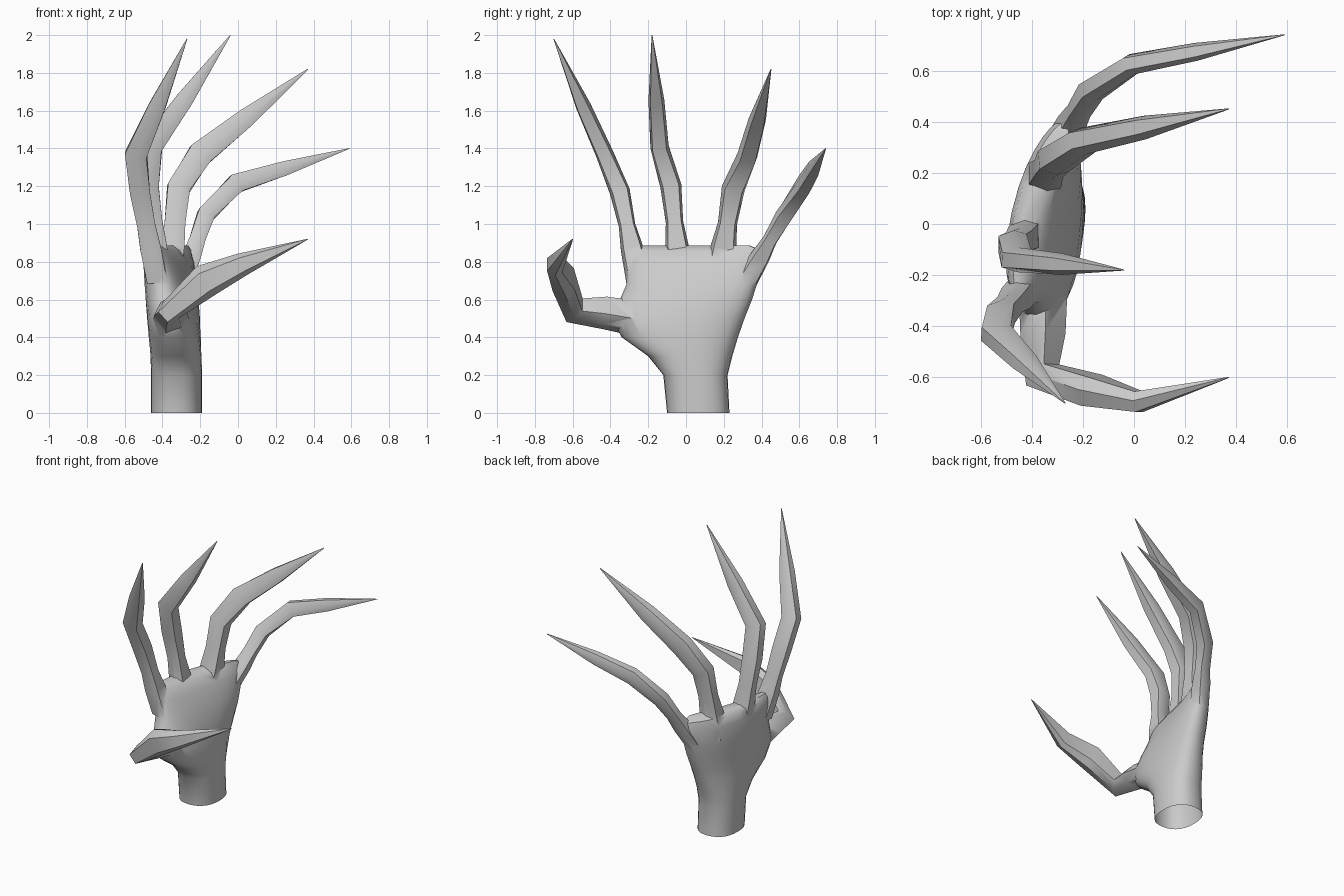
import bpy, bmesh, math
from mathutils import Vector

if "Cube" in bpy.data.objects:
    bpy.data.objects.remove(bpy.data.objects["Cube"])


def loft(name, rings):
    """Closed skin through equal-sized rings of points."""
    bm = bmesh.new()
    loops = [[bm.verts.new(p) for p in ring] for ring in rings]
    n = len(loops[0])
    for a, b in zip(loops, loops[1:]):
        for i in range(n):
            j = (i + 1) % n
            bm.faces.new((a[i], a[j], b[j], b[i]))
    bm.faces.new(loops[0][::-1])
    bm.faces.new(loops[-1])
    bmesh.ops.recalc_face_normals(bm, faces=bm.faces)
    me = bpy.data.meshes.new(name)
    bm.to_mesh(me)
    bm.free()
    ob = bpy.data.objects.new(name, me)
    bpy.context.collection.objects.link(ob)
    return ob


# Mirrored six-sided finger section: (across, toward palm)
HALF = [(0.75, 1), (1, 0.1), (0.6, -1)]
SECTION = HALF + [(-u, v) for u, v in reversed(HALF)]


def digit(name, pts, widths, depths, across):
    """Loft the section along a path, turning with it."""
    pts = [Vector(p) for p in pts]
    rings = []
    for i, p in enumerate(pts):
        t = Vector()
        if i > 0:
            t += (p - pts[i - 1]).normalized()
        if i < len(pts) - 1:
            t += (pts[i + 1] - p).normalized()
        t.normalize()
        w = Vector(across)
        w = (w - t * w.dot(t)).normalized()
        d = w.cross(t)
        rings.append([p + w * u * widths[i] + d * v * depths[i] for u, v in SECTION])
    return loft(name, rings)


def finger(name, size, root, knuckle, bend, tip):
    """Finger with a flared root, a swollen knuckle, a bend and a long claw."""
    root, knuckle, bend, tip = map(Vector, (root, knuckle, bend, tip))
    base, waist = root.lerp(knuckle, 0.36), root.lerp(knuckle, 0.62)
    claw = bend.lerp(tip, 0.42)
    widths = [size * k for k in (1.4, 1.25, 0.92, 1.12, 0.98, 0.84, 0.04)]
    depths = [size * k for k in (1.1, 1.15, 1.0, 1.1, 1.2, 0.92, 0.04)]
    return digit(name, [root, base, waist, knuckle, bend, claw, tip],
                 widths, depths, (0, 1, 0))


# Palm and wrist outline: z, y low, y high
OUTLINE = [
    (0, -0.10, 0.23), (0.2, -0.12, 0.22), (0.3, -0.20, 0.245), (0.4, -0.34, 0.275),
    (0.5, -0.39, 0.31), (0.6, -0.35, 0.35), (0.68, -0.315, 0.375),
    (0.8, -0.31, 0.41), (0.86, -0.29, 0.40), (0.885, -0.26, 0.34),
]
SIDES = 28
rings = []
for z, y0, y1 in OUTLINE:
    k = max(0, (z - 0.25) / 0.6)  # flattening and tilting toward the fingers
    half = (0.135 - 0.055 * k ** 3) * (1 if z < 0.84 else 0.85 if z < 0.87 else 0.4)
    ring = []
    for i in range(SIDES):
        a = math.tau * i / SIDES
        u, v = (math.copysign(abs(q) ** 0.85, q) for q in (math.cos(a), math.sin(a)))
        x = -0.325 - 0.03 * k ** 3 + half * v
        x += 0.09 * k * u - 0.04 * k * (1 - u * u)
        ring.append((x, (y0 + y1) / 2 + u * (y1 - y0) / 2, z))
    rings.append(ring)
hand = loft("hand", rings)

# Fingers: root, knuckle, bend, tip
parts = [
    finger("index_finger", 0.048, (-0.43, -0.25, 0.7), (-0.52, -0.35, 1.17),
           (-0.54, -0.43, 1.37), (-0.27, -0.70, 1.98)),
    finger("middle_finger", 0.05, (-0.41, -0.03, 0.7), (-0.475, -0.08, 1.2),
           (-0.46, -0.14, 1.41), (-0.04, -0.18, 2)),
    finger("ring_finger", 0.055, (-0.365, 0.17, 0.7), (-0.315, 0.25, 1.19),
           (-0.20, 0.325, 1.37), (0.37, 0.45, 1.82)),
    finger("little_finger", 0.042, (-0.29, 0.32, 0.7), (-0.17, 0.52, 1.05),
           (-0.01, 0.625, 1.215), (0.59, 0.74, 1.4)),
    # Thumb reaches out of the palm, then hooks forward
    digit("thumb",
          [(-0.36, -0.14, 0.46), (-0.36, -0.29, 0.5), (-0.36, -0.43, 0.525),
           (-0.36, -0.59, 0.54), (-0.17, -0.65, 0.7), (0.02, -0.695, 0.785),
           (0.37, -0.60, 0.92)],
          (0.06, 0.085, 0.08, 0.06, 0.09, 0.062, 0.002),
          (0.05, 0.075, 0.07, 0.065, 0.06, 0.04, 0.002), (-0.65, 0, 0.75)),
]

# Fuse the digits into the palm
bpy.context.view_layer.objects.active = hand
for p in parts:
    m = hand.modifiers.new("fuse", 'BOOLEAN')
    m.operation = 'UNION'
    m.solver = 'EXACT'
    m.object = p
    bpy.ops.object.modifier_apply(modifier=m.name)
    bpy.data.objects.remove(p, do_unlink=True)

# Open wrist end
bm = bmesh.new()
bm.from_mesh(hand.data)
bm.normal_update()
base = [f for f in bm.faces if f.normal.z < -0.9 and f.calc_center_median().z < 0.01]
bmesh.ops.delete(bm, geom=base, context='FACES')
bm.to_mesh(hand.data)
bm.free()

hand.select_set(True)
bpy.ops.object.shade_smooth_by_angle(angle=math.radians(45))
